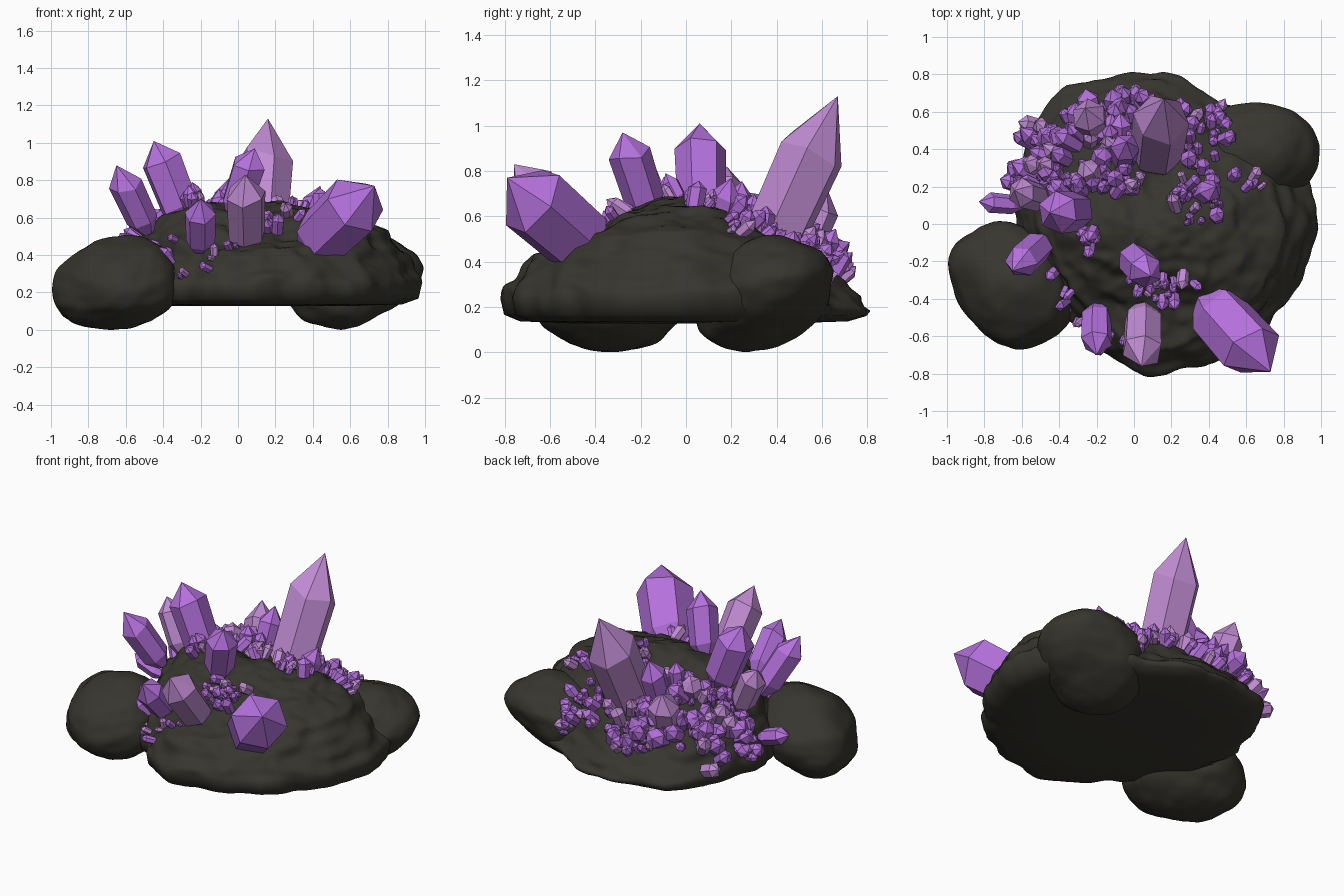
import bpy, bmesh, math, random
from mathutils import Vector, noise
from mathutils.bvhtree import BVHTree

random.seed(7)
cube = bpy.data.objects.get("Cube")
if cube:
    bpy.data.objects.remove(cube, do_unlink=True)


def material(name, rgb):
    m = bpy.data.materials.new(name)
    m.use_nodes = True
    m.diffuse_color = (*rgb, 1)
    m.node_tree.nodes["Principled BSDF"].inputs["Base Color"].default_value = (*rgb, 1)
    return m


ROCK = material("dark_rock", (0.038, 0.036, 0.028))
PURPLE = material("purple_crystal", (0.46, 0.165, 0.72))
PALE = material("pale_crystal", (0.53, 0.26, 0.65))


def finish(bm, name, mats, smooth):
    bmesh.ops.recalc_face_normals(bm, faces=bm.faces)
    for f in bm.faces:
        f.smooth = smooth
    mesh = bpy.data.meshes.new(name)
    bm.to_mesh(mesh)
    ob = bpy.data.objects.new(name, mesh)
    for m in mats:
        mesh.materials.append(m)
    bpy.context.collection.objects.link(ob)
    return ob


def lerp_table(table, u):
    i = min(int(u), len(table) - 2)
    return table[i] + (table[i + 1] - table[i]) * (u - i)


def roughness(p, amount):
    # Broad lumps plus horizontally stretched strata
    strata = Vector((p.x * 5, p.y * 5, p.z * 16))
    return amount * (noise.noise(p * 4) + 0.8 * noise.noise(strata) + 0.45 * noise.noise(p * 15))


# Main mound: polar outline, with a slope profile for each of four directions
REACH = [.93, .90, .84, .88, .87, .76, .67, .57, .62, .75, .78, .84, .93]
SLOPES = [[.70, .68, .65, .60, .52, .26],
          [.70, .62, .54, .48, .36, .18],
          [.70, .69, .66, .60, .51, .26],
          [.70, .64, .53, .45, .42, .24]]
SLOPES.append(SLOPES[0])
CENTRE = Vector((0.05, -0.06, 0))
SEGMENTS, RINGS = 160, 60


def mound_point(a, t):
    u = a / math.tau
    k = min(int(u * 4), 3)
    w = u * 4 - k
    w = w * w * (3 - 2 * w)
    z = lerp_table(SLOPES[k], t * 5) * (1 - w) + lerp_table(SLOPES[k + 1], t * 5) * w
    r = lerp_table(REACH, u * 12) * t
    return CENTRE + Vector((r * math.cos(a), r * math.sin(a), z))


def build_mound():
    bm = bmesh.new()
    rings = []
    for j in range(1, RINGS + 1):
        t = (j / RINGS) ** 0.8
        ring = []
        for i in range(SEGMENTS):
            p = mound_point(math.tau * i / SEGMENTS, t)
            out = (p - CENTRE).normalized()
            p += out * roughness(p, 0.038)
            ring.append(bm.verts.new(p))
        rings.append(ring)
    # Undercut rim and flat underside
    for shrink, z in ((0.98, 0.16), (0.92, 0.135), (0.5, 0.125)):
        ring = []
        for v in rings[RINGS - 1]:
            p = CENTRE + (v.co - CENTRE) * shrink
            ring.append(bm.verts.new((p.x, p.y, z)))
        rings.append(ring)
    for a, b in zip(rings, rings[1:]):
        for i in range(SEGMENTS):
            n = (i + 1) % SEGMENTS
            bm.faces.new((a[i], a[n], b[n], b[i]))
    bm.faces.new(rings[0])
    bm.faces.new(rings[-1])
    bmesh.ops.smooth_vert(bm, verts=bm.verts, factor=0.4, use_axis_x=True, use_axis_y=True, use_axis_z=True)
    tree = BVHTree.FromBMesh(bm)
    finish(bm, "main_rock", [ROCK], True)
    return tree


def build_boulder(name, centre, size, turn, shear):
    # Ellipsoid whose top leans sideways by the shear
    bm = bmesh.new()
    bmesh.ops.create_icosphere(bm, subdivisions=5, radius=1)
    ca, sa = math.cos(turn), math.sin(turn)
    for v in bm.verts:
        d = v.co.normalized()
        p = Vector((d.x * size[0], d.y * size[1], d.z * size[2]))
        p = Vector((p.x * ca - p.y * sa, p.x * sa + p.y * ca, p.z))
        p += p.normalized() * (0.03 * noise.noise(p * 4 + centre) + roughness(p + centre, 0.012))
        v.co = p + centre + shear * d.z
    low = min(v.co.z for v in bm.verts)
    for v in bm.verts:
        v.co.z -= low
    finish(bm, name, [ROCK], True)


def add_crystal(bm, base, tip, radius, pale):
    # Six-sided prism with a tapered foot and uneven shoulders
    axis = tip - base
    rot = axis.to_track_quat('Z', 'Y')
    spin = random.uniform(0, math.tau)
    length = axis.length
    rings = []
    top = random.uniform(0.7, 0.78)
    for t, r in ((0, 0.4), (0.2, 0.94), (top, 1.0)):
        ring = []
        for i in range(6):
            a = spin + math.tau * i / 6
            z = (t + (random.uniform(-0.04, 0.04) if t else 0)) * length
            p = Vector((r * radius * math.cos(a), r * radius * math.sin(a), z))
            ring.append(bm.verts.new(base + rot @ p))
        rings.append(ring)
    point = bm.verts.new(tip)
    faces = [bm.faces.new(rings[0][::-1])]
    for i in range(6):
        n = (i + 1) % 6
        for a, b in zip(rings, rings[1:]):
            faces.append(bm.faces.new((a[i], a[n], b[n], b[i])))
        faces.append(bm.faces.new((rings[2][i], rings[2][n], point)))
    for f in faces:
        f.material_index = int(pale)


surface = build_mound()
build_boulder("left_boulder", Vector((-0.65, -0.325, 0.26)), (0.37, 0.29, 0.25),
              -0.75, Vector((0.05, 0.01, 0)))
build_boulder("right_boulder", Vector((0.61, 0.345, 0.25)), (0.35, 0.29, 0.25),
              0.1, Vector((0.08, 0.07, 0)))

# Large crystals: base, tip, radius, pale
LARGE = [((.11, .31, .34), (.16, .67, 1.13), .152, True),
         ((.37, -.39, .42), (.73, -.79, .77), .17, False),
         ((-.28, .07, .58), (-.45, .06, 1.01), .115, False),
         ((-.03, -.16, .60), (.09, -.28, .97), .095, False),
         ((-.48, .13, .50), (-.64, .18, .82), .08, True),
         ((.05, -.44, .43), (.04, -.76, .83), .11, True),
         ((-.20, -.44, .42), (-.20, -.70, .70), .085, False),
         ((-.48, -.09, .52), (-.65, -.25, .88), .09, False),
         ((-.60, .10, .34), (-.83, .12, .42), .055, False),
         ((.34, .14, .50), (.44, .20, .77), .065, False),
         ((-.20, .48, .38), (-.26, .62, .73), .095, True),
         ((-.06, .33, .48), (-.04, .44, .82), .08, False)]
for k, (base, tip, radius, pale) in enumerate(LARGE):
    bm = bmesh.new()
    add_crystal(bm, Vector(base), Vector(tip), radius, pale)
    finish(bm, f"large_crystal_{k + 1}", [PURPLE, PALE], False)

# Patches of small crystals: centre x, y, half sizes, count, length
PATCHES = [("back_left", -.19, .43, .21, .22, 52, .18),
           ("left", -.50, .34, .15, .18, 34, .19),
           ("ridge", -.28, .20, .34, .08, 38, .15),
           ("back", .03, .58, .22, .11, 26, .16),
           ("back_right", .34, .48, .19, .18, 30, .16),
           ("right", .36, .13, .17, .16, 26, .13),
           ("far_right", .60, .19, .12, .08, 5, .11),
           ("front_left", -.46, -.34, .13, .13, 24, .16),
           ("front_low", -.35, -.50, .08, .05, 6, .12),
           ("front_edge", -.06, -.62, .12, .06, 5, .10),
           ("front_middle", .16, -.30, .20, .10, 22, .13),
           ("front_side", -.22, -.08, .06, .06, 6, .14)]
for name, cx, cy, rx, ry, count, size in PATCHES:
    bm = bmesh.new()
    for _ in range(count):
        a, r = random.uniform(0, math.tau), math.sqrt(random.random())
        x, y = cx + rx * r * math.cos(a), cy + ry * r * math.sin(a)
        hit, normal, _, _ = surface.ray_cast(Vector((x, y, 2)), Vector((0, 0, -1)))
        if hit is None:
            continue
        if normal.z < 0:
            normal = -normal
        wobble = Vector([random.uniform(-0.4, 0.4) for _ in range(3)])
        lean = Vector((x, y, 0)) * 0.4
        d = (normal + wobble + lean).normalized()
        length = size * (0.5 + 0.7 * random.random() ** 1.5)
        add_crystal(bm, hit - d * length * 0.22, hit + d * length * 0.78,
                    length * random.uniform(0.22, 0.3), random.random() < 0.25)
    finish(bm, f"small_crystals_{name}", [PURPLE, PALE], False)
